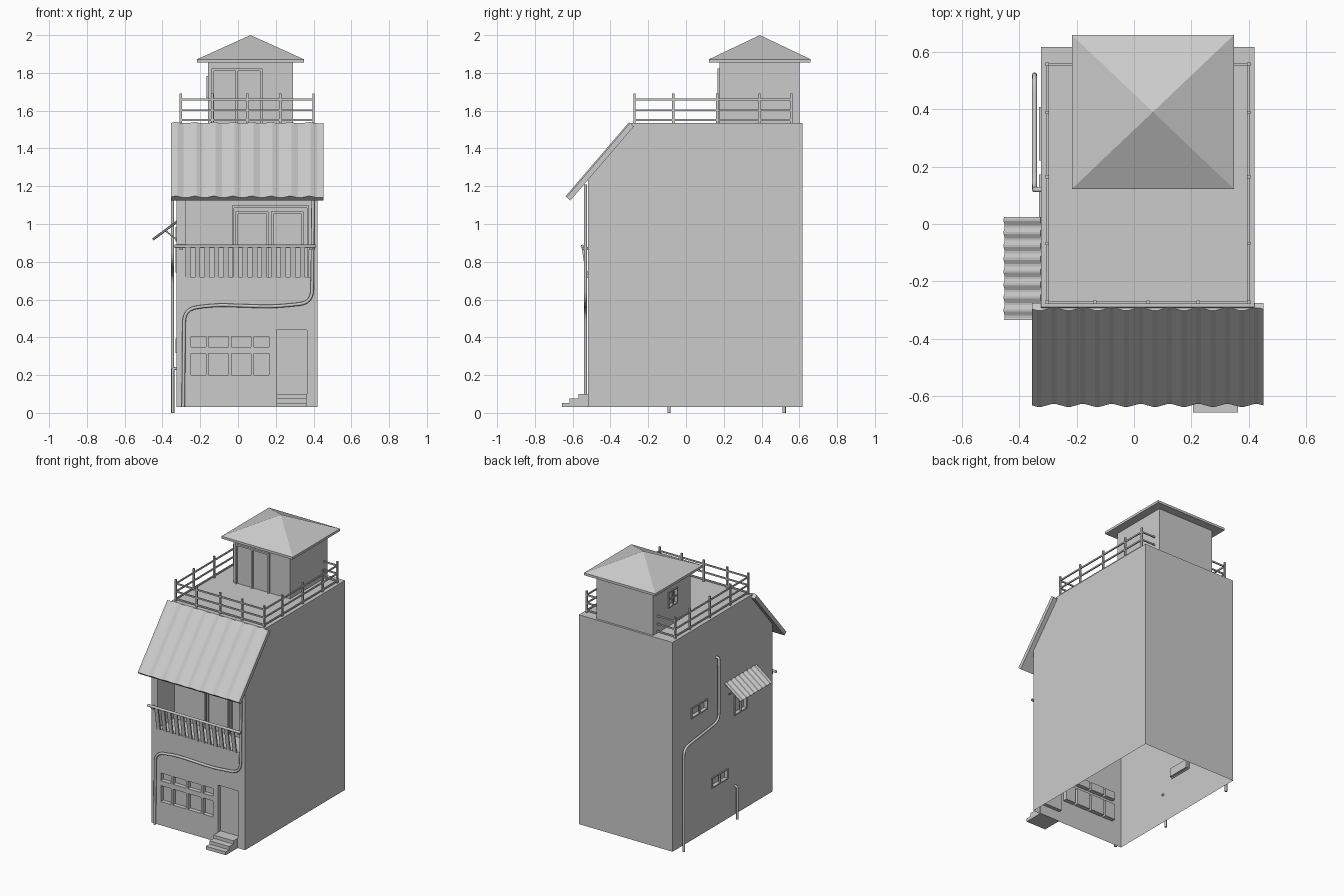
import bpy, bmesh, math
from mathutils import Vector as V

if "Cube" in bpy.data.objects:
    bpy.data.objects.remove(bpy.data.objects["Cube"])


def mesh_obj(name, bm):
    bmesh.ops.recalc_face_normals(bm, faces=bm.faces)
    me = bpy.data.meshes.new(name)
    bm.to_mesh(me)
    bm.free()
    ob = bpy.data.objects.new(name, me)
    bpy.context.collection.objects.link(ob)
    return ob


def add_box(bm, x0, x1, y0, y1, z0, z1):
    vs = bmesh.ops.create_cube(bm, size=1)["verts"]
    for v in vs:
        v.co = V((x0 + (v.co.x + .5) * (x1 - x0), y0 + (v.co.y + .5) * (y1 - y0), z0 + (v.co.z + .5) * (z1 - z0)))


def boxes(name, items):
    bm = bmesh.new()
    for b in items:
        add_box(bm, *b)
    return mesh_obj(name, bm)


def frame_front(x0, x1, z0, z1, y, w=.012, d=.012):
    # jambs and head on a wall that faces -y
    return [(x0 - w, x0, y - d, y + .005, z0, z1 + w), (x1, x1 + w, y - d, y + .005, z0, z1 + w),
            (x0, x1, y - d, y + .005, z1, z1 + w)]


def frame_left(y0, y1, z0, z1, x, w=.008, d=.007):
    # full surround with a centre bar on a wall that faces -x
    ym, a, b = (y0 + y1) / 2, x - d, x + .004
    return [(a, b, y0 - w, y0, z0 - w, z1 + w), (a, b, y1, y1 + w, z0 - w, z1 + w),
            (a, b, y0, y1, z0 - w, z0), (a, b, y0, y1, z1, z1 + w), (a, b, ym - w / 2, ym + w / 2, z0, z1)]


def cut(ob, items):
    cutter = boxes("cutter", items)
    cutter.hide_render = True
    m = ob.modifiers.new("cut", "BOOLEAN")
    m.object, m.operation, m.solver = cutter, "DIFFERENCE", "EXACT"
    bpy.context.view_layer.objects.active = ob
    bpy.ops.object.modifier_apply(modifier=m.name)
    bpy.data.objects.remove(cutter)


def pipe(name, pts, r=.009, bend=.06):
    # polyline with rounded corners, swept by a circle
    pts = [V(p) for p in pts]
    path = [pts[0]]
    for a, b, c in zip(pts, pts[1:], pts[2:]):
        k = min(bend, (a - b).length / 2, (c - b).length / 2)
        p, q = b + (a - b).normalized() * k, b + (c - b).normalized() * k
        path += [p.lerp(b, t / 6).lerp(b.lerp(q, t / 6), t / 6) for t in range(7)]
    path.append(pts[-1])
    cu = bpy.data.curves.new(name, "CURVE")
    cu.dimensions, cu.bevel_depth, cu.bevel_resolution, cu.use_fill_caps = "3D", r, 2, True
    sp = cu.splines.new("POLY")
    sp.points.add(len(path) - 1)
    for s, p in zip(sp.points, path):
        s.co = (*p, 1)
    ob = bpy.data.objects.new(name, cu)
    bpy.context.collection.objects.link(ob)
    bpy.ops.object.select_all(action="DESELECT")
    ob.select_set(True)
    bpy.context.view_layer.objects.active = ob
    bpy.ops.object.convert(target="MESH")
    bpy.ops.object.shade_smooth_by_angle(angle=math.radians(50))


def corrugated(name, origin, across, down, waves, amp, thick, flat_base):
    origin, across, down = V(origin), V(across), V(down)
    n = across.cross(down).normalized()
    n = n if n.z > 0 else -n
    count = waves * 6
    bm = bmesh.new()
    rows = []
    for i in range(count + 1):
        base = origin + across * i / count
        top = base + n * amp * math.sin(i * math.pi / 3)
        low = (base if flat_base else top) - n * thick
        rows.append([bm.verts.new(p) for p in (top, top + down, low + down, low)])
    for a, b in zip(rows, rows[1:]):
        for k in range(4):
            bm.faces.new((a[k], b[k], b[(k + 1) % 4], a[(k + 1) % 4]))
    bm.faces.new(rows[0])
    bm.faces.new(rows[-1])
    return mesh_obj(name, bm)


# Main building: side profile extruded across x
bm = bmesh.new()
profile = [(-.52, .03), (.617, .03), (.617, 1.535), (-.29, 1.535), (-.52, 1.242)]
f = bm.faces.new([bm.verts.new((-.325, y, z)) for y, z in profile])
ext = bmesh.ops.extrude_face_region(bm, geom=[f])["geom"]
bmesh.ops.translate(bm, vec=(.745, 0, 0), verts=[g for g in ext if isinstance(g, bmesh.types.BMVert)])
building = mesh_obj("building", bm)

cols = [(-.25, -.17), (-.155, -.05), (-.035, .07), (.085, .165)]
side_windows = [(.23, .40, .915, .975), (0, .165, .325, .385), (-.215, -.09, .75, .88)]
holes = [(-.275, .395, -.6, -.33, .72, 1.17), (.205, .365, -.6, -.49, .10, .44)]
for x0, x1 in cols:
    holes += [(x0, x1, -.6, -.49, .35, .405), (x0, x1, -.6, -.49, .20, .315)]
for y0, y1, z0, z1 in side_windows:
    holes.append((-.4, -.305, y0, y1, z0, z1))
cut(building, holes)

# The shell is open underneath
bm = bmesh.new()
bm.from_mesh(building.data)
bmesh.ops.delete(bm, geom=[f for f in bm.faces if f.calc_center_median().z < .031], context="FACES")
bm.to_mesh(building.data)
bm.free()

boxes("side_window_frames", [b for w in side_windows for b in frame_left(*w, -.325)])

# Entrance steps
boxes("entrance_steps", [(.205, .362, y, -.515, z, z + .0235) for y, z in ((-.657, .03), (-.617, .0535), (-.57, .077))])

# Balcony doors
boxes("balcony_door_frame", frame_front(-.02, .365, .72, 1.085, -.33) + frame_front(0, .15, .72, 1.053, -.33)
      + frame_front(.187, .335, .72, 1.053, -.33))

# Balcony balusters leaning outwards, handrail and brackets
bm = bmesh.new()
for i in range(13):
    x = -.265 + i * .0505
    add_box(bm, x - .014, x + .014, -.527, -.517, .715, .88)
for v in bm.verts:
    v.co.y -= (v.co.z - .715) * .16
mesh_obj("balcony_balusters", bm)
pipe("balcony_handrail", [(-.335, -.549, .882), (.41, -.549, .882)], .009)
boxes("handrail_brackets", [(x - .009, x + .009, -.55, -.51, .862, .878) for x in (-.30, .385)])

# Corrugated front roof and side awning with struts
corrugated("front_roof", (-.355, -.297, 1.535), (.807, 0, 0), (0, -.336, -.392), 8, .007, .028, True)
corrugated("side_awning", (-.325, .025, 1.015), (0, -.36, 0), (-.128, 0, -.095), 8, .004, .006, False)
for i, y in enumerate((-.02, -.29)):
    pipe(f"awning_strut_{i}", [(-.322, y, .915), (-.385, y, .965)], .004)

# Drain pipes
pipe("front_pipe", [(-.29, -.532, .03), (-.285, -.532, .55), (-.12, -.532, .572), (.18, -.532, .562),
                    (.392, -.532, .582), (.398, -.532, 1.21)], .009, .07)
pipe("tall_side_pipe", [(-.315, .12, 1.24), (-.347, .12, 1.24), (-.347, .12, .79), (-.347, .52, .74), (-.347, .52, 0)], .009, .06)
pipe("short_side_pipe", [(-.315, -.09, .235), (-.345, -.09, .235), (-.345, -.09, 0)], .008)

# Terrace railing: three rails around, open where the tower stands
X0, X1, Y0, Y1, r = -.303, .4, -.273, .557, .004
rails = []
for z in (1.55, 1.602, 1.66):
    a, b = z - .005, z + .005
    rails += [(X0, X1, Y0 - r, Y0 + r, a, b), (X0 - r, X0 + r, Y0, Y1, a, b), (X1 - r, X1 + r, Y0, Y1, a, b),
              (X0, -.15, Y1 - r, Y1 + r, a, b), (.28, X1, Y1 - r, Y1 + r, a, b)]
boxes("terrace_rails", rails)
posts = [(x, Y0) for x in (X0, -.137, .049, .224, X1)]
posts += [(x, y) for x in (X0, X1) for y in (-.068, .165, .389, Y1)]
boxes("terrace_posts", [(x - .006, x + .006, y - .006, y + .006, 1.53, 1.69) for x, y in posts])

# Roof tower with doors and a side window
tower = boxes("tower", [(-.16, .29, .178, .602, 1.53, 1.868)])
cut(tower, [(-.2, -.145, .335, .425, 1.675, 1.775)])
boxes("tower_door_frames", frame_front(-.128, -.012, 1.535, 1.81, .178) + frame_front(0, .117, 1.535, 1.81, .178))
boxes("tower_window_frame", frame_left(.335, .425, 1.675, 1.775, -.16)
      + [(-.165, -.155, .335, .425, 1.722, 1.728)])

# Hipped tower roof with a thin eave band
bm = bmesh.new()
corners = [(-.217, .122), (.349, .122), (.349, .66), (-.217, .66)]
low = [bm.verts.new((x, y, 1.855)) for x, y in corners]
top = [bm.verts.new((x, y, 1.872)) for x, y in corners]
apex = bm.verts.new((.066, .391, 2))
bm.faces.new(low)
for i in range(4):
    j = (i + 1) % 4
    bm.faces.new((low[i], low[j], top[j], top[i]))
    bm.faces.new((top[i], top[j], apex))
mesh_obj("tower_roof", bm)
